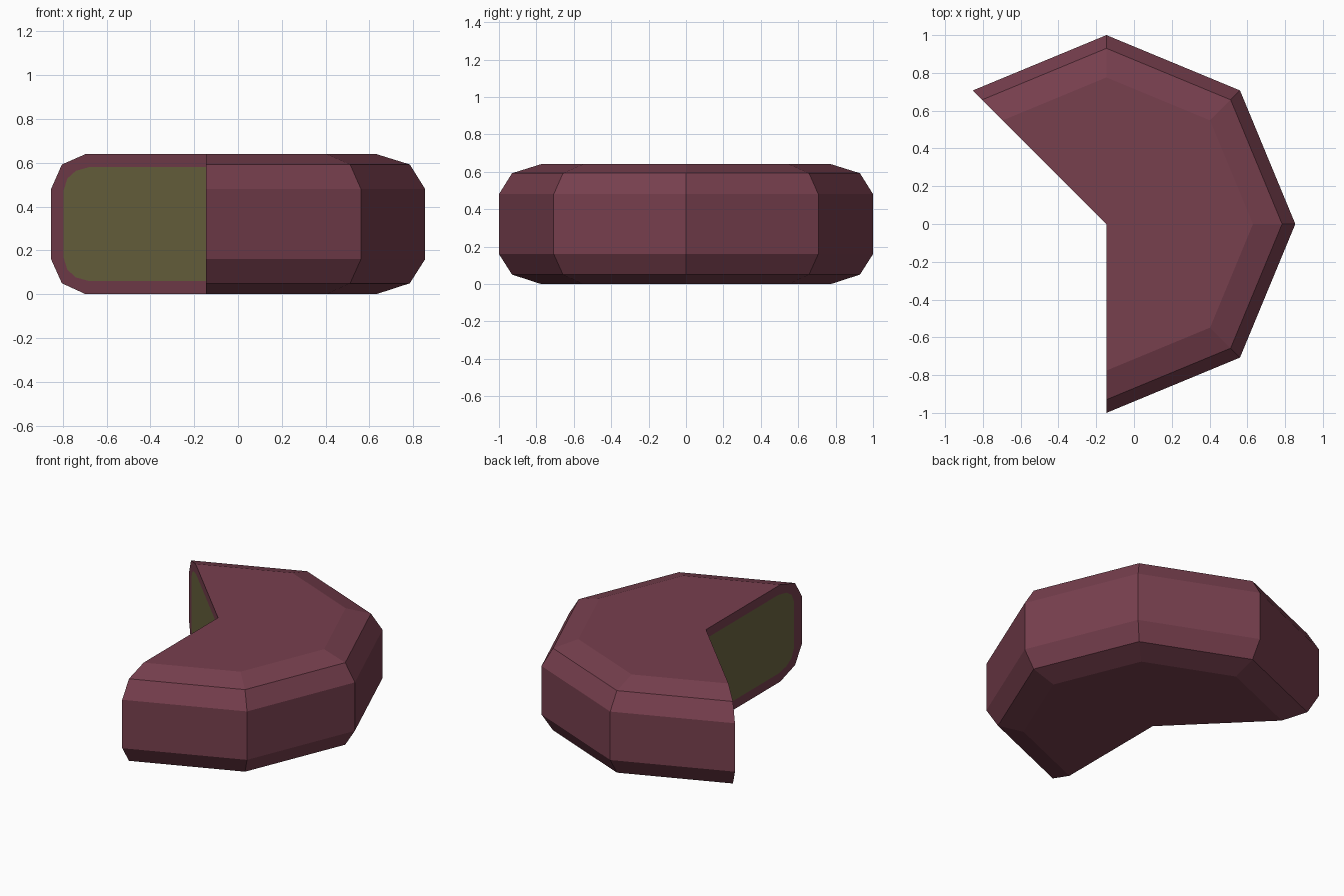
import bpy, bmesh, math

if "Cube" in bpy.data.objects:
    bpy.data.objects.remove(bpy.data.objects["Cube"])

CX, H = -0.146, 0.64
ANGLES = [math.radians(a) for a in range(-90, 136, 45)]   # five eighths of an octagon
RIND = [(0.776, 0), (0.93, 0.05), (1, 0.16), (1, 0.48), (0.93, 0.592), (0.776, H)]
# rounded outline of the inner filling on the cut faces, (radius, z)
half = [(0.755, 0.06), (0.84, 0.077), (0.895, 0.112), (0.92, 0.17)]
INNER = half + [(r, H - z) for r, z in reversed(half)]


def material(name, rgb):
    m = bpy.data.materials.new(name)
    m.diffuse_color = (*rgb, 1)
    m.use_nodes = True
    m.node_tree.nodes["Principled BSDF"].inputs["Base Color"].default_value = m.diffuse_color
    return m


bm = bmesh.new()


def point(r, z, a):
    return bm.verts.new((CX + r * math.cos(a), r * math.sin(a), z))


# Outer rind: profile swept round the octagon
axis = [point(0, z, 0) for z in (0, 0.06, H - 0.06, H)]
rings = [[point(r, z, a) for r, z in RIND] for a in ANGLES]
for p, q in zip(rings, rings[1:]):
    for i in range(len(RIND) - 1):
        bm.faces.new((p[i], q[i], q[i + 1], p[i + 1]))
    bm.faces.new((axis[0], q[0], p[0]))
    bm.faces.new((axis[3], p[-1], q[-1]))

# Cut faces: rind border round an olive filling, flush with it
for a, ring in ((ANGLES[0], rings[0]), (ANGLES[-1], rings[-1])):
    inner = [point(r, z, a) for r, z in INNER]
    # border as bottom strip, outer strip and top strip
    bm.faces.new((axis[0], ring[0], inner[0], axis[1]))
    bm.faces.new((ring[0], ring[1], inner[2], inner[1], inner[0]))
    bm.faces.new((ring[1], ring[2], inner[3], inner[2]))
    bm.faces.new((ring[2], ring[3], inner[4], inner[3]))
    bm.faces.new((ring[3], ring[4], inner[5], inner[4]))
    bm.faces.new((ring[4], ring[5], inner[7], inner[6], inner[5]))
    bm.faces.new((ring[5], axis[3], axis[2], inner[7]))
    filling = bm.faces.new([axis[1]] + inner + [axis[2]])
    filling.material_index = 1

bmesh.ops.recalc_face_normals(bm, faces=bm.faces[:])
mesh = bpy.data.meshes.new("cut_wheel")
bm.to_mesh(mesh)
bm.free()
mesh.materials.append(material("wine red rind", (0.185, 0.050, 0.076)))
mesh.materials.append(material("olive filling", (0.150, 0.133, 0.051)))
wheel = bpy.data.objects.new("cut_wheel", mesh)
bpy.context.collection.objects.link(wheel)
